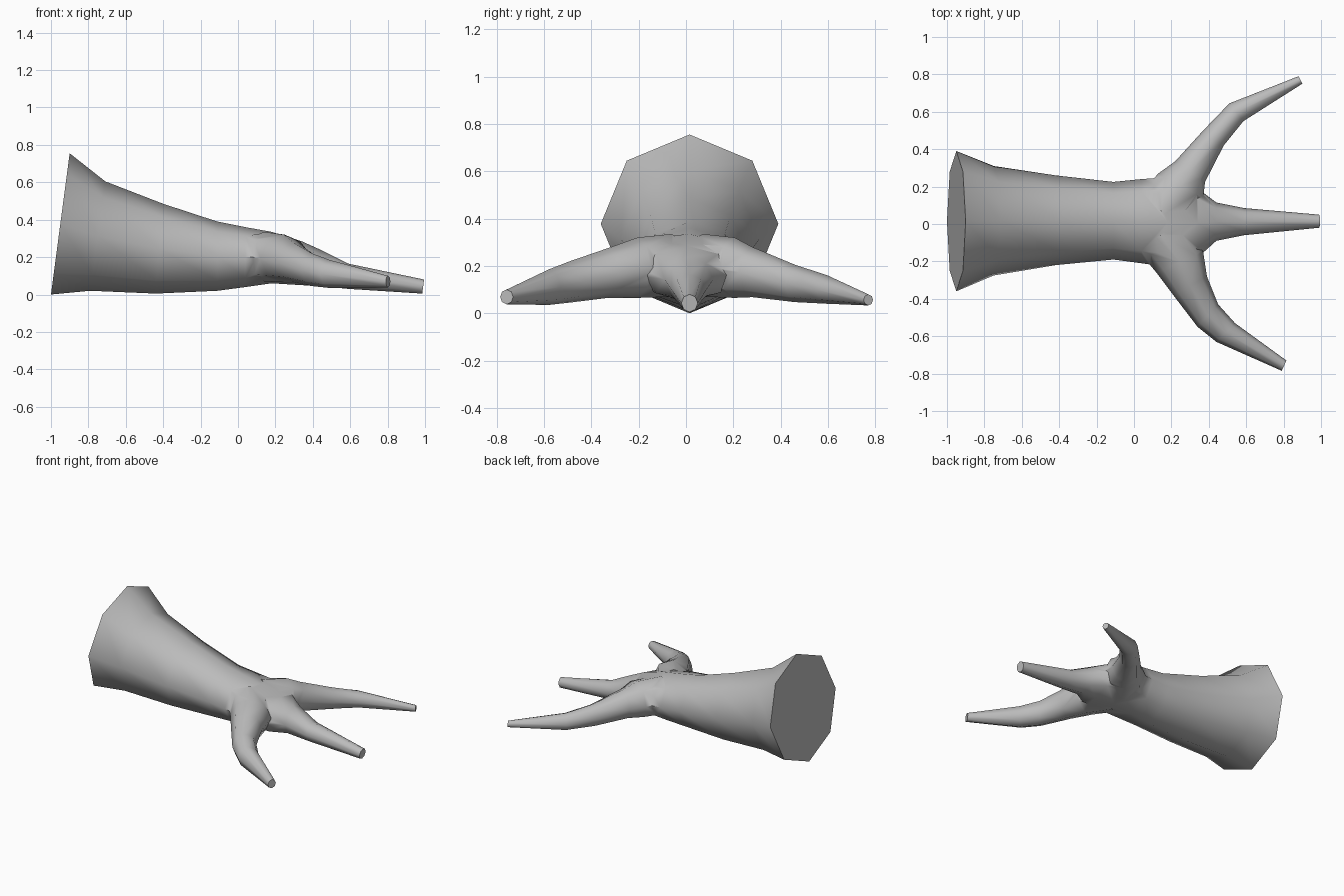
import bpy, bmesh, math
from mathutils import Vector

cube = bpy.data.objects.get("Cube")
if cube:
    bpy.data.objects.remove(cube, do_unlink=True)

grey = bpy.data.materials.new("plain grey")
grey.use_nodes = True
colour = (0.5, 0.5, 0.5, 1)
grey.diffuse_color = colour
grey.node_tree.nodes["Principled BSDF"].inputs["Base Color"].default_value = colour

SIDES = 8


def loft(name, sections):
    """Skin eight-sided sections: left point, right point, top, bottom, lean."""
    bm = bmesh.new()
    rings = []
    for left, right, top, bottom, lean in sections:
        a, b = Vector(left), Vector(right)
        mid, half = (a + b) / 2, (a - b) / 2
        ring = []
        for i in range(SIDES):
            t = math.tau * i / SIDES
            p = mid + half * math.cos(t)
            z = (top + bottom) / 2 + (top - bottom) / 2 * math.sin(t)
            ring.append(bm.verts.new((p.x + lean * math.sin(t), p.y, z)))
        rings.append(ring)
    for r, s in zip(rings, rings[1:]):
        for i in range(SIDES):
            j = (i + 1) % SIDES
            bm.faces.new((r[i], r[j], s[j], s[i]))
    bm.faces.new(rings[0])
    bm.faces.new(rings[-1])
    bmesh.ops.recalc_face_normals(bm, faces=bm.faces[:])
    mesh = bpy.data.meshes.new(name)
    bm.to_mesh(mesh)
    bm.free()
    mesh.materials.append(grey)
    obj = bpy.data.objects.new(name, mesh)
    bpy.context.collection.objects.link(obj)
    return obj


def across(x, y_left, y_right, top, bottom, lean=0):
    return (x, y_left), (x, y_right), top, bottom, lean


# Leg running forward into the middle toe
leg = loft("leg_and_middle_toe", [
    across(-0.95, 0.39, -0.36, 0.755, 0.0, 0.05),
    across(-0.75, 0.31, -0.275, 0.605, 0.02, 0.04),
    across(-0.42, 0.26, -0.22, 0.485, 0.005, 0.02),
    across(-0.11, 0.225, -0.19, 0.39, 0.02),
    across(0.04, 0.24, -0.21, 0.36, 0.04),
    across(0.18, 0.25, -0.23, 0.335, 0.06),
    across(0.34, 0.19, -0.18, 0.285, 0.05),
    across(0.44, 0.115, -0.09, 0.24, 0.045),
    across(0.59, 0.085, -0.06, 0.165, 0.03),
    across(0.99, 0.05, -0.02, 0.08, 0.005, 0.005),
])

# Curved outer toes
left_toe = loft("left_toe", [
    ((0.03, 0.16), (0.26, -0.02), 0.335, 0.07, 0),
    ((0.13, 0.27), (0.37, 0.14), 0.32, 0.065, 0),
    ((0.22, 0.335), (0.38, 0.225), 0.28, 0.068, 0),
    ((0.37, 0.5), (0.48, 0.42), 0.205, 0.047, 0),
    ((0.51, 0.645), (0.585, 0.55), 0.16, 0.04, 0),
    ((0.88, 0.79), (0.9, 0.75), 0.08, 0.033, 0),
])
right_toe = loft("right_toe", [
    ((0.26, 0.02), (0.02, -0.14), 0.335, 0.07, 0),
    ((0.37, -0.15), (0.12, -0.26), 0.32, 0.065, 0),
    ((0.39, -0.28), (0.21, -0.38), 0.275, 0.065, 0),
    ((0.45, -0.43), (0.34, -0.55), 0.22, 0.045, 0),
    ((0.54, -0.53), (0.44, -0.63), 0.185, 0.035, 0),
    ((0.815, -0.73), (0.79, -0.785), 0.1, 0.038, 0),
])

# Fuse the toes into the leg
bpy.context.view_layer.objects.active = leg
for toe in (left_toe, right_toe):
    union = leg.modifiers.new("fuse", "BOOLEAN")
    union.operation = "UNION"
    union.solver = "EXACT"
    union.object = toe
    bpy.ops.object.modifier_apply(modifier=union.name)
    bpy.data.objects.remove(toe, do_unlink=True)
leg.name = "three_toed_foot"

# Smooth skin with crisp end caps
bpy.ops.object.select_all(action="DESELECT")
leg.select_set(True)
bpy.ops.object.shade_smooth_by_angle(angle=math.radians(62))
